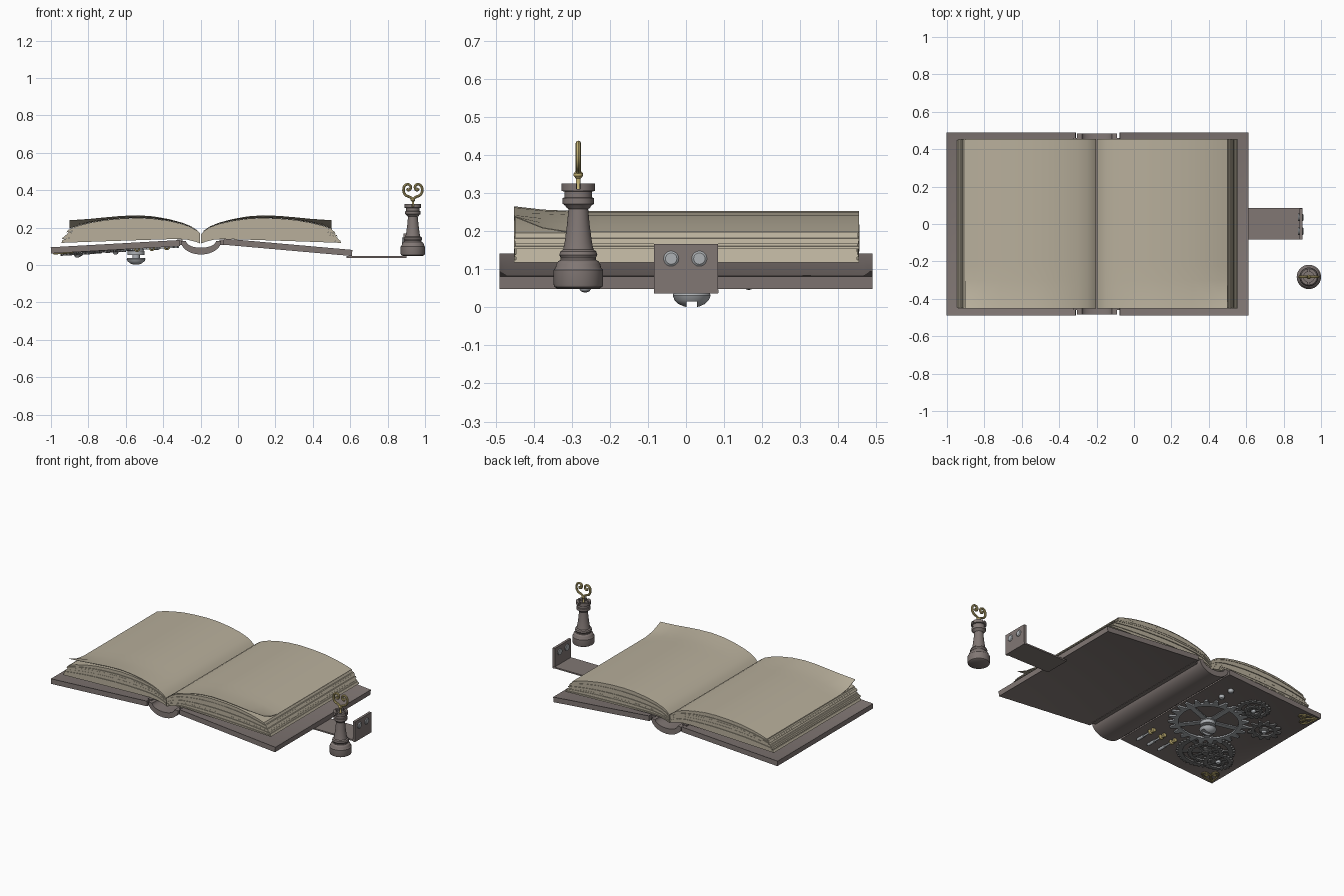
import bpy, bmesh, random
from math import sin, cos, pi, tau
from mathutils import Matrix, Vector

if "Cube" in bpy.data.objects:
    bpy.data.objects.remove(bpy.data.objects["Cube"])

random.seed(4)
I = Matrix.Identity(4)


def material(name, rgb):
    m = bpy.data.materials.new(name)
    m.diffuse_color = (*rgb, 1)
    m.use_nodes = True
    m.node_tree.nodes["Principled BSDF"].inputs["Base Color"].default_value = m.diffuse_color
    return m


LEATHER = material("leather", (.22, .185, .175))
PAPER = material("paper", (.48, .43, .33))
GOLD = material("gold", (.55, .45, .18))
STEEL = material("steel", (.42, .44, .46))
IRON = material("iron", (.2, .2, .2))


def finish(name, bm, mat, at=I):
    bmesh.ops.recalc_face_normals(bm, faces=bm.faces)
    me = bpy.data.meshes.new(name)
    bm.to_mesh(me)
    bm.free()
    me.materials.append(mat)
    ob = bpy.data.objects.new(name, me)
    bpy.context.collection.objects.link(ob)
    ob.matrix_world = at
    return ob


def loft(name, rings, mat, at=I, wrap=False):
    """Skin closed rings of points; cap the ends, or wrap round to the first."""
    bm = bmesh.new()
    vs = [[bm.verts.new(p) for p in r] for r in rings]
    n = len(rings[0])
    for a, b in zip(vs, vs[1:] + (vs[:1] if wrap else [])):
        for i in range(n):
            j = (i + 1) % n
            bm.faces.new((a[i], a[j], b[j], b[i]))
    if not wrap:
        bm.faces.new(vs[0])
        bm.faces.new(vs[-1])
    return finish(name, bm, mat, at)


def prism(name, pts, y0, y1, mat, at=I):
    return loft(name, [[(x, y, z) for x, z in pts] for y in (y0, y1)], mat, at)


def box(name, x0, x1, y0, y1, z0, z1, mat, at=I):
    return prism(name, [(x0, z0), (x1, z0), (x1, z1), (x0, z1)], y0, y1, mat, at)


def lathe(name, profile, mat, at=I, n=32):
    return loft(name, [[(r * cos(tau * i / n), r * sin(tau * i / n), z) for i in range(n)]
                       for r, z in profile], mat, at)


def tube(name, pts, r, mat, at=I):
    cu = bpy.data.curves.new(name, 'CURVE')
    cu.dimensions, cu.bevel_depth, cu.bevel_resolution = '3D', r, 2
    cu.resolution_u, cu.use_fill_caps = 5, True
    sp = cu.splines.new('BEZIER')
    sp.bezier_points.add(len(pts) - 1)
    for bp, p in zip(sp.bezier_points, pts):
        bp.co = p
        bp.handle_left_type = bp.handle_right_type = 'AUTO'
    cu.materials.append(mat)
    ob = bpy.data.objects.new(name, cu)
    bpy.context.collection.objects.link(ob)
    ob.matrix_world = at
    bpy.ops.object.select_all(action='DESELECT')
    ob.select_set(True)
    bpy.context.view_layer.objects.active = ob
    bpy.ops.object.convert(target='MESH')


def move(x, y, z=0):
    return Matrix.Translation((x, y, z))


# covers: tilted boards with a shallow framed panel on both faces
def cover(name, at):
    bm = bmesh.new()
    bmesh.ops.create_cube(bm, size=1, matrix=move(0, 0, .0165) @ Matrix.Diagonal((.69, .98, .033, 1)))
    for f in [f for f in bm.faces if abs(f.normal.z) > .9]:
        s = -1 if f.calc_center_median().z > .01 else 1
        bmesh.ops.inset_region(bm, faces=[f], thickness=.032)
        bmesh.ops.translate(bm, verts=f.verts, vec=(0, 0, s * .008))
    finish(name, bm, LEATHER, at)


LEFT = move(-.655, 0, .081) @ Matrix.Rotation(-.056, 4, 'Y')
RIGHT = move(.265, 0, .078) @ Matrix.Rotation(.088, 4, 'Y')
cover("front_cover", LEFT)
cover("back_cover", RIGHT)

# curved spine and hinge strips
arc = [pi * i / 16 for i in range(17)]
prism("spine", [(-.198 + .108 * cos(a), .128 - .072 * sin(a)) for a in arc] +
      [(-.198 + .08 * cos(a), .128 - .036 * sin(a)) for a in reversed(arc)], -.485, .485, LEATHER)
for n, x in (("left", -.312), ("right", -.084)):
    box(n + "_hinge", x - .014, x + .014, -.46, .46, .108, .136, LEATHER)

# page blocks: stacked bundles between a lower and an upper curve, (distance from gutter, z)
LOWER = [(.002, .115), (.03, .125), (.07, .135), (.12, .139), (.2, .137), (.29, .134), (.38, .131),
         (.47, .128), (.56, .125), (.64, .122), (.7, .12), (.75, .118)]
UPPER = [(.002, .165), (.02, .183), (.05, .202), (.1, .22), (.17, .236), (.25, .247), (.33, .251),
         (.42, .248), (.51, .24), (.59, .226), (.65, .211), (.7, .195)]


def leaf(k, grow):
    pts = [Vector(a).lerp(Vector(b), k) for a, b in zip(LOWER, UPPER)]
    return pts[:-1] + [pts[-1] + Vector((grow, 0))]


LAYERS = 11
for side, s in (("left", -1), ("right", 1)):
    for k in range(LAYERS):
        g, e = random.uniform(-.008, .006), random.uniform(-.004, .003)
        ring = leaf(k / LAYERS, g) + leaf((k + 1) / LAYERS, g)[::-1]
        prism(f"{side}_pages_{k + 1}", [(-.2 + s * d, z) for d, z in ring], -.45 - e, .453 + e, PAPER)
    # loose top leaf with lifted front corner
    rings = []
    for j in range(13):
        y = -.452 + .906 * j / 12
        f = max(0, 1 - (y + .452) / .16) ** 2
        lift = lambda d: f * (.012 * min(1, d / .3) + .03 * max(0, (d - .5) / .2) ** 2)
        top = [(-.2 + s * d, y, z + .0005 + lift(d)) for d, z in UPPER]
        rings.append(top + [(x, y, z + .002) for x, _, z in top[::-1]])
    loft(side + "_top_leaf", rings, PAPER)

# clasp strap with upright studded flap
box("strap", .58, .9, -.082, .085, .038, .047, LEATHER)
box("strap_flap", .884, .9, -.084, .084, .036, .167, LEATHER)
for y in (-.039, .035):
    lathe("flap_stud", [(.02, -.014), (.02, .01), (.015, .014)], STEEL,
          move(.892, y, .128) @ Matrix.Rotation(pi / 2, 4, 'Y'), 20)

# chess tower piece
TOWER = move(.935, -.283)
lathe("tower_body", [(.055, .049), (.063, .054), (.065, .06), (.065, .098), (.06, .104), (.058, .113),
                     (.053, .121), (.047, .124), (.046, .13), (.05, .138), (.047, .147), (.04, .152),
                     (.036, .17), (.03, .215), (.026, .258), (.031, .262), (.034, .267), (.041, .272),
                     (.041, .287), (.036, .289), (.036, .304), (.044, .306), (.044, .311)],
      LEATHER, TOWER, 40)
for q in range(4):
    a = [q * pi / 2 + .12 + (pi / 2 - .24) * i / 8 for i in range(9)]
    ring = [(.044 * cos(t), .044 * sin(t)) for t in a] + [(.028 * cos(t), .028 * sin(t)) for t in a[::-1]]
    loft("tower_battlement", [[(x, y, z) for x, y in ring] for z in (.309, .325)], LEATHER, TOWER)

# scrolled key bow on top of the tower
lathe("bow_post", [(.011, .31), (.006, .318), (.006, .338), (.012, .345), (.012, .352), (.005, .36)],
      GOLD, TOWER, 16)
for s in (-1, 1):
    scroll = [(0, .35), (.014, .362), (.04, .375), (.05, .402), (.038, .428), (.018, .428),
              (.012, .41), (.024, .4), (.031, .41)]
    tube("bow_scroll", [(s * x, 0, z) for x, z in scroll], .007, GOLD, TOWER)


# clockwork under the front cover
def gear(name, x, y, r, teeth, z, mat, rim=.72, spokes=4, depth=.12, hub=.22, thick=.01):
    at = LEFT @ move(x + .655, y, z)
    n = teeth * 4
    shape = (1, 1, 1 - depth, 1 - depth)
    outer = [r * shape[i % 4] for i in range(n)]

    def ring(radii, h):
        return [(q * cos(tau * i / n), q * sin(tau * i / n), h) for i, q in enumerate(radii)]
    inner = [r * rim] * n
    loft(name, [ring(inner, 0), ring(outer, 0), ring(outer, -thick), ring(inner, -thick)], mat, at, True)
    for i in range(spokes):
        w = r * .07
        box(name + "_spoke", r * .05, r * rim * 1.03, -w, w, -thick * .8, -.001, mat,
            at @ Matrix.Rotation(tau * i / spokes + .3, 4, 'Z'))
    lathe(name + "_hub", [(r * hub, 0), (r * hub, -thick), (r * hub * .8, -thick - .004)], mat, at, 24)


gear("main_gear", -.55, .015, .235, 24, .002, STEEL, .74, 5, .16, .2)
gear("upper_gear", -.655, .295, .1, 20, .006, IRON, .7, 4)
gear("upper_gear_small", -.655, .295, .055, 14, -.004, IRON, .6, 3)
gear("side_gear", -.845, .165, .1, 12, .004, IRON, .55, 3, .25, .3)
gear("lower_gear", -.75, -.25, .17, 40, .008, IRON, .78, 6, .07)
gear("lower_gear_inner", -.75, -.25, .105, 28, -.001, IRON, .75, 4, .08)
gear("lower_gear_small", -.86, -.27, .09, 22, -.006, IRON, .66, 4)
for name, x, y, r, z in (("lower_bolt", -.86, -.265, .016, -.01), ("upper_bolt", -.655, .295, .014, -.006),
                         ("side_bolt", -.845, .165, .016, -.004), ("rivet_a", -.436, .27, .017, .006),
                         ("rivet_b", -.433, .355, .017, .006)):
    lathe(name, [(r, .004), (r, -.01), (r * .75, -.017), (r * .3, -.02)], STEEL, LEFT @ move(x + .655, y, z), 16)

# large slotted winding screw
screw = lathe("winding_screw", [(.004, 0), (.02, .002), (.035, .009), (.045, .019), (.05, .031), (.048, .036),
                                (.02, .038), (.02, .052), (.045, .054), (.045, .074), (.03, .09)],
              STEEL, move(-.545, .015), 40)
cutter = box("slot_cutter", -.7, -.4, .001, .029, -.02, .015, STEEL)
mod = screw.modifiers.new("slot", 'BOOLEAN')
mod.object, mod.operation = cutter, 'DIFFERENCE'
bpy.ops.object.select_all(action='DESELECT')
screw.select_set(True)
bpy.context.view_layer.objects.active = screw
bpy.ops.object.modifier_apply(modifier="slot")
bpy.data.objects.remove(cutter)

# three tumbler rods with gold collars
for x in (-.38, -.46, -.54):
    at = LEFT @ move(x + .655, -.345, -.002) @ Matrix.Rotation(-pi / 2, 4, 'X')
    lathe("tumbler_rod", [(.005, -.08), (.009, -.075), (.009, -.02), (.006, -.018), (.006, .07)], STEEL, at, 14)
    lathe("tumbler_collar", [(.009, .03), (.016, .036), (.016, .044), (.009, .05), (.009, .06), (.014, .066),
                             (.012, .075)], GOLD, at, 14)

# gold scrollwork on the two outer corners
for s in (-1, 1):
    at = LEFT @ move(-.335, s * .48, -.002) @ Matrix.Diagonal((1, -s, 1, 1))
    curl = [(.005, .005), (.04, .01), (.085, .02), (.105, .045), (.085, .062), (.066, .05), (.075, .036)]
    small = [(.01, .01), (.035, .03), (.055, .065), (.045, .085), (.03, .078), (.032, .064)]
    for path in (curl, small):
        for flip in (False, True):
            tube("corner_scroll", [((y, x, 0) if flip else (x, y, 0)) for x, y in path], .0045, GOLD, at)

bpy.ops.object.select_all(action='SELECT')
bpy.ops.object.shade_smooth_by_angle(angle=.6)
